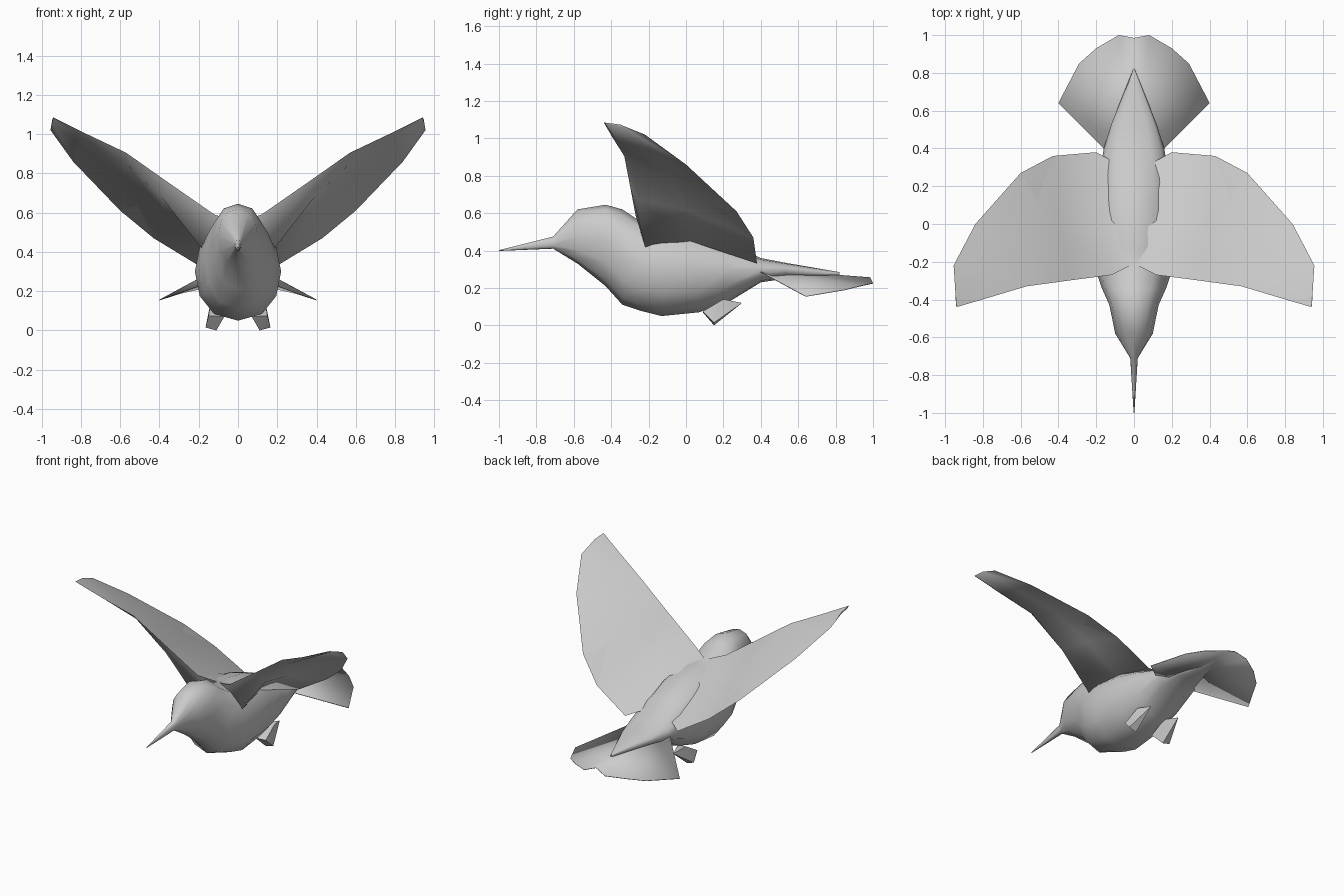
import bpy, bmesh
from math import sin, cos, tau, copysign, radians
from mathutils import Vector

cube = bpy.data.objects.get("Cube")
if cube:
    bpy.data.objects.remove(cube, do_unlink=True)

grey = bpy.data.materials.new("plain_grey")
grey.use_nodes = True
tone = (0.6, 0.6, 0.6, 1)
grey.diffuse_color = tone
grey.node_tree.nodes["Principled BSDF"].inputs["Base Color"].default_value = tone


def finish(name, bm, angle=60, mirror=False, thickness=0):
    """Turn a bmesh into a smooth grey object, mirrored or thickened if asked."""
    if not thickness:
        bmesh.ops.recalc_face_normals(bm, faces=bm.faces)
    mesh = bpy.data.meshes.new(name)
    bm.to_mesh(mesh)
    bm.free()
    mesh.materials.append(grey)
    ob = bpy.data.objects.new(name, mesh)
    bpy.context.collection.objects.link(ob)
    if mirror:
        ob.modifiers.new("mirror", "MIRROR").use_clip = True
    if thickness:
        solid = ob.modifiers.new("thin", "SOLIDIFY")
        solid.thickness = thickness
        solid.offset = 0
    bpy.ops.object.select_all(action="DESELECT")
    ob.select_set(True)
    bpy.context.view_layer.objects.active = ob
    bpy.ops.object.shade_smooth_by_angle(angle=radians(angle))
    return ob


def loft(bm, rings, cap=True):
    """Skin a list of closed rings of points."""
    loops = [[bm.verts.new(p) for p in ring] for ring in rings]
    n = len(loops[0])
    for a, b in zip(loops, loops[1:]):
        for i in range(n):
            j = (i + 1) % n
            bm.faces.new((a[i], a[j], b[j], b[i]))
    if cap:
        bm.faces.new(loops[0])
    bm.faces.new(loops[-1])


# Body with head, beak and rump: y, bottom, widest height, top, half width
stations = [
    (-1.0, .398, .40, .402, .002), (-.71, .41, .44, .475, .02),
    (-.58, .33, .48, .62, .10), (-.43, .21, .47, .645, .13),
    (-.34, .11, .38, .62, .17), (-.25, .08, .32, .56, .20),
    (-.13, .05, .30, .55, .22), (.07, .07, .30, .51, .21),
    (.22, .12, .30, .45, .19), (.40, .23, .30, .36, .16),
    (.53, .25, .30, .335, .12), (.82, .265, .275, .285, .004),
]
SIDES = 12


def body_ring(y, low, mid, top, half):
    ring = []
    for i in range(SIDES):
        c, s = cos(tau * i / SIDES), sin(tau * i / SIDES)
        x = copysign(abs(c) ** 0.85, c) * half
        ring.append((x, y, mid + s * (top - mid if s > 0 else mid - low)))
    return ring


bm = bmesh.new()
loft(bm, [body_ring(*s) for s in stations])
finish("body", bm)

# Wings: leading point, trailing point, depth below the leading edge
wing = [
    ((0, -.21, .55), (0, .27, .42), .10),
    ((.12, -.27, .59), (.20, .38, .33), .15),
    ((.35, -.30, .75), (.43, .36, .47), .06),
    ((.57, -.33, .905), (.60, .27, .61), .02),
    ((.77, -.39, 1.0), (.84, 0, .86), .01),
    ((.94, -.44, 1.085), (.955, -.22, 1.02), .004),
]
bm = bmesh.new()
rings = []
for lead, trail, depth in wing:
    a, b = Vector(lead), Vector(trail)
    crown = a.lerp(b, 0.4) + Vector((0, 0, 0.015))
    belly = a.lerp(b, 0.45) + Vector((0, 0, 0.008 - depth * 0.2))
    under = a.lerp(b, 0.08) + Vector((depth * 0.4 if lead[0] else 0, 0, -depth))
    rings.append((a, crown, b, belly, under))
loft(bm, rings, cap=False)
finish("wings", bm, angle=75, mirror=True)

# Tail fan: drooping sheet around a raised spine
rim = [(.16, .40, .285), (.40, .64, .155), (.29, .85, .19),
       (.20, .93, .21), (.08, 1.0, .225), (0, .985, .255)]
bm = bmesh.new()
root = bm.verts.new((0, .40, .30))
edge = [bm.verts.new(p) for p in rim]
for a, b in zip(edge, edge[1:]):
    bm.faces.new((root, a, b))
finish("tail_fan", bm, mirror=True, thickness=.004)

# Feet: small faceted wedges tucked under the rump
foot = [(.07, .09, .07), (.15, .09, .075), (.11, .15, 0), (.165, .15, .015),
        (.08, .20, .14), (.14, .20, .14), (.11, .30, .12)]
bm = bmesh.new()
for p in foot:
    bm.verts.new(p)
bmesh.ops.convex_hull(bm, input=bm.verts)
finish("feet", bm, angle=50, mirror=True)
